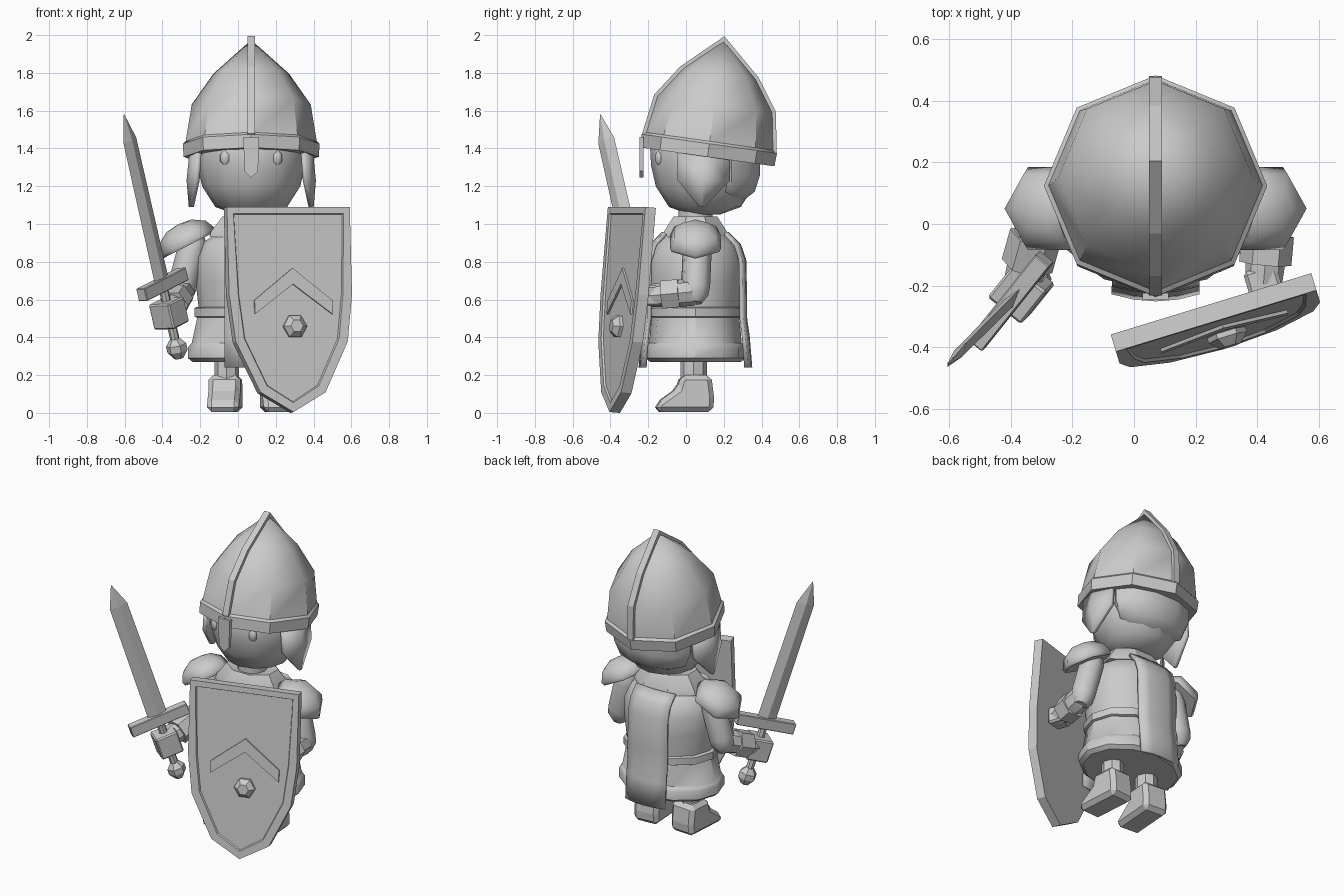
import bpy, bmesh
from math import sin, cos, pi, radians, sqrt
from mathutils import Matrix, Vector

if "Cube" in bpy.data.objects:
    bpy.data.objects.remove(bpy.data.objects["Cube"])

CX, CY = 0.07, 0.05          # figure axis
T = Matrix.Translation
R = lambda deg, axis: Matrix.Rotation(radians(deg), 4, axis)


def finish(name, bm, mat, angle, bevel=0, solid=0):
    bm.transform(mat)
    bmesh.ops.recalc_face_normals(bm, faces=bm.faces)
    me = bpy.data.meshes.new(name)
    bm.to_mesh(me)
    bm.free()
    ob = bpy.data.objects.new(name, me)
    bpy.context.collection.objects.link(ob)
    bpy.ops.object.select_all(action='DESELECT')
    bpy.context.view_layer.objects.active = ob
    ob.select_set(True)
    if angle:
        bpy.ops.object.shade_smooth_by_angle(angle=radians(angle))
    if solid:
        m = ob.modifiers.new("thickness", 'SOLIDIFY')
        m.thickness, m.offset = solid, 0
    if bevel:
        m = ob.modifiers.new("bevel", 'BEVEL')
        m.width, m.segments = bevel, 1
    return ob


def lathe(name, prof, mat=Matrix(), n=12, angle=35, phase=0):
    """Closed stack of elliptical rings; prof rows are (rx, ry, z)."""
    bm = bmesh.new()
    rings = [[bm.verts.new((rx * cos(2 * pi * (i + phase) / n),
                            ry * sin(2 * pi * (i + phase) / n), z))
              for i in range(n)] for rx, ry, z in prof]
    for a, b in zip(rings, rings[1:]):
        for i in range(n):
            bm.faces.new((a[i], a[(i + 1) % n], b[(i + 1) % n], b[i]))
    bm.faces.new(rings[0])
    bm.faces.new(rings[-1])
    bmesh.ops.remove_doubles(bm, verts=bm.verts, dist=1e-4)
    return finish(name, bm, mat, angle)


def prism(name, pts, depth, mat=Matrix(), bevel=0, angle=0):
    """Outline in local x/z, extruded along local y."""
    bm = bmesh.new()
    f, b = [[bm.verts.new((x, s * depth / 2, z)) for x, z in pts] for s in (-1, 1)]
    bm.faces.new(f)
    bm.faces.new(b)
    for i in range(len(pts)):
        j = (i + 1) % len(pts)
        bm.faces.new((f[i], f[j], b[j], b[i]))
    return finish(name, bm, mat, angle, bevel)


def sheet(name, rows, thick):
    bm = bmesh.new()
    v = [[bm.verts.new(p) for p in row] for row in rows]
    for a, b in zip(v, v[1:]):
        for i in range(len(a) - 1):
            bm.faces.new((a[i], a[i + 1], b[i + 1], b[i]))
    return finish(name, bm, Matrix(), 35, solid=thick)


def along(p, q):
    p, q = Vector(p), Vector(q)
    return T(p) @ (q - p).to_track_quat('Z', 'Y').to_matrix().to_4x4(), (q - p).length


def limb(name, p, q, r):
    m, l = along(p, q)
    prof = [(.5, -.08), (.9, -.03), (1, .02), (1, l - .02), (.9, l + .03), (.5, l + .07)]
    return lathe(name, [(r * k, r * k, z) for k, z in prof], m, 8, 50)


def box(name, size, mat, bevel=0):
    x, y, z = (s / 2 for s in size)
    return prism(name, [(-x, -z), (x, -z), (x, z), (-x, z)], size[1], mat, bevel)


axis = T((CX, CY, 0))

# Body, skirt, belt, collar
lathe("tunic_skirt", [(.31, .24, .27), (.335, .265, .29), (.335, .265, .345), (.325, .255, .36),
                      (.315, .245, .37), (.28, .23, .53)], axis)
lathe("belt", [(.29, .24, .505), (.3, .25, .51), (.3, .25, .555), (.29, .24, .56)], axis)
lathe("torso", [(.275, .235, .53), (.295, .25, .7), (.295, .25, .82), (.26, .215, .9),
                (.18, .16, .95)], axis)
lathe("collar", [(.24, .185, .93), (.23, .18, .96), (.165, .125, 1.04), (.1, .09, 1.03)],
      axis, 8, 30, .5)
lathe("neck", [(.09, .09, .98), (.09, .09, 1.1)], axis)

# Tabard panels, curved round the body
fall = [(.165, .95), (.225, .89), (.253, .81), (.258, .6), (.258, .5), (.272, .4), (.285, .24)]
for side, name in ((-1, "front_tabard"), (1, "back_tabard")):
    sheet(name, [[(CX + x, CY + side * (r + .006) * sqrt(1 - (x / .36) ** 2), z)
                  for x in (-.14, -.07, 0, .07, .14)] for r, z in fall], .02)

# Head, hair, eyes
lathe("head", [(.08, .08, 1.05), (.19, .19, 1.09), (.26, .26, 1.2), (.285, .285, 1.31),
               (.285, .29, 1.4), (.24, .24, 1.52)], T((CX, .10, 0)), 12, 50)
lathe("hair", [(.1, .06, 1.12), (.23, .13, 1.17), (.27, .16, 1.26), (.27, .16, 1.38)],
      T((CX, .24, 0)), 10, 50)
for s in (-1, 1):
    lathe("eye", [(.012, .01, -.035), (.027, .02, -.018), (.027, .02, .018), (.012, .01, .035)],
          T((CX + s * .137, -.142, 1.35)), 8, 50)

# Helmet, tilted back
helm = T((CX, .12, 1.40)) @ R(-8, 'X')
dome = [(.35, .02), (.315, .235), (.2, .4), (0, .58)]
lathe("helmet_dome", [(r, r, z) for r, z in dome], helm, 8, 40)
lathe("helmet_band", [(.34, .34, -.045), (.358, .358, -.045), (.362, .362, .025),
                      (.345, .345, .04)], helm, 8, 40)
outer = [(-r - .01, z + .008) for r, z in dome[:-1]] + [(0, .6)]
outer += [(-x, z) for x, z in outer[-2::-1]]
inner = [(x * .9, z - .03) for x, z in outer]
prism("helmet_ridge", outer + inner[::-1], .042, helm @ R(90, 'Z'))
prism("nose_guard", [(-.042, .05), (.042, .05), (.036, -.13), (0, -.165), (-.036, -.13)],
      .022, T((CX, -.235, 1.41)))
for s in (-1, 1):
    sheet("cheek_guard", [[(CX + s * x, y, z) for x, y in row] for z, row in (
        (1.38, ((.275, -.04), (.315, .09), (.28, .23))),
        (1.23, ((.285, -.04), (.33, .09), (.29, .23))),
        (1.09, ((.315, .075), (.318, .085), (.315, .095))))], .025)

# Legs and boots
for s in (-1, 1):
    x = CX + s * .14
    lathe("leg", [(.065, .07, .15), (.065, .07, .32)], T((x + s * -.01, .04, 0)), 8)
    prism("boot", [(-.165, .005), (.14, .005), (.145, .08), (.13, .2), (-.03, .2), (-.05, .13),
                   (-.155, .055)], .17, T((x, 0, 0)) @ R(90 + s * 4, 'Z'), .025)

# Shoulder pads and upper arms
for s in (-1, 1):
    lathe("shoulder_pad", [(.155, .145, -.02), (.165, .155, 0), (.14, .13, .055),
                           (.075, .075, .095), (0, 0, .105)],
          T((CX + s * .34, CY, .905)) @ R(s * 27, 'Y'), 6, 65)
    limb("upper_arm", (CX + s * .31, .06, .88), (CX + s * .37, .05, .65), .078)

# Sword, built along its own axis
blade_dir = Vector((-.215, -.215, .95)).normalized()
wide = Vector((.6, .75, .3))
wide = (wide - blade_dir * wide.dot(blade_dir)).normalized()
flat = blade_dir.cross(wide)
sword = T((-.40, -.25, .68)) @ Matrix((wide, flat, blade_dir)).transposed().to_4x4()
lathe("sword_blade", [(.06, .018, 0), (.056, .016, .8), (.002, .002, .945)], sword, 4, 0)
box("sword_guard", (.37, .06, .07), sword, .004)
lathe("sword_grip", [(.025, .025, -.36), (.025, .025, 0)], sword, 8)
lathe("sword_pommel", [(.025, .025, -.41), (.055, .055, -.37), (.055, .055, -.335),
                       (.025, .025, -.3)], sword, 6, 0)
box("sword_hand", (.14, .14, .14), sword @ T((0, 0, -.16)), .008)

# Forearms with cuffs
shield_hand = (.42, -.19, .62)
for elbow, hand, name in (((-.3, .03, .64), (-.365, -.2, .54), "sword_forearm"),
                          ((.44, .03, .64), shield_hand, "shield_forearm")):
    m, l = along(elbow, hand)
    lathe(name, [(.06, .06, -.03), (.075, .075, 0), (.06, .06, l)], m, 8, 40)
    lathe(name + "_cuff", [(.085, .085, l * .3), (.085, .085, l * .72)], m, 6, 0)
box("shield_hand", (.11, .1, .11), T(shield_hand) @ R(17, 'Z'), .012)

# Shield with recessed face, chevron and boss
shield = T((.272, -.332, .545)) @ R(17, 'Z') @ R(-5, 'X')
half = [(.34, .545), (.34, .08), (.31, -.17), (.18, -.44)]
outline = [(x, z) for x, z in half] + [(0, -.545)] + [(-x, z) for x, z in half[::-1]]
ob = prism("shield", outline, .058, shield)
bm = bmesh.new()
bm.from_mesh(ob.data)
bm.faces.ensure_lookup_table()
front = min((f for f in bm.faces if len(f.verts) == 9), key=lambda f: f.calc_center_median().y)
bmesh.ops.inset_region(bm, faces=[front], thickness=.05, depth=0)
bmesh.ops.inset_region(bm, faces=[front], thickness=.006, depth=-.01)
bm.to_mesh(ob.data)
bm.free()
prism("shield_chevron", [(-.215, .05), (0, .22), (.215, .05), (.215, -.025), (0, .135),
                         (-.215, -.025)], .02, shield @ T((.015, -.02, 0)))
lathe("shield_boss", [(.065, .065, 0), (.065, .065, .02), (.035, .035, .05)],
      shield @ T((.02, -.016, -.09)) @ R(90, 'X'), 6, 0)
